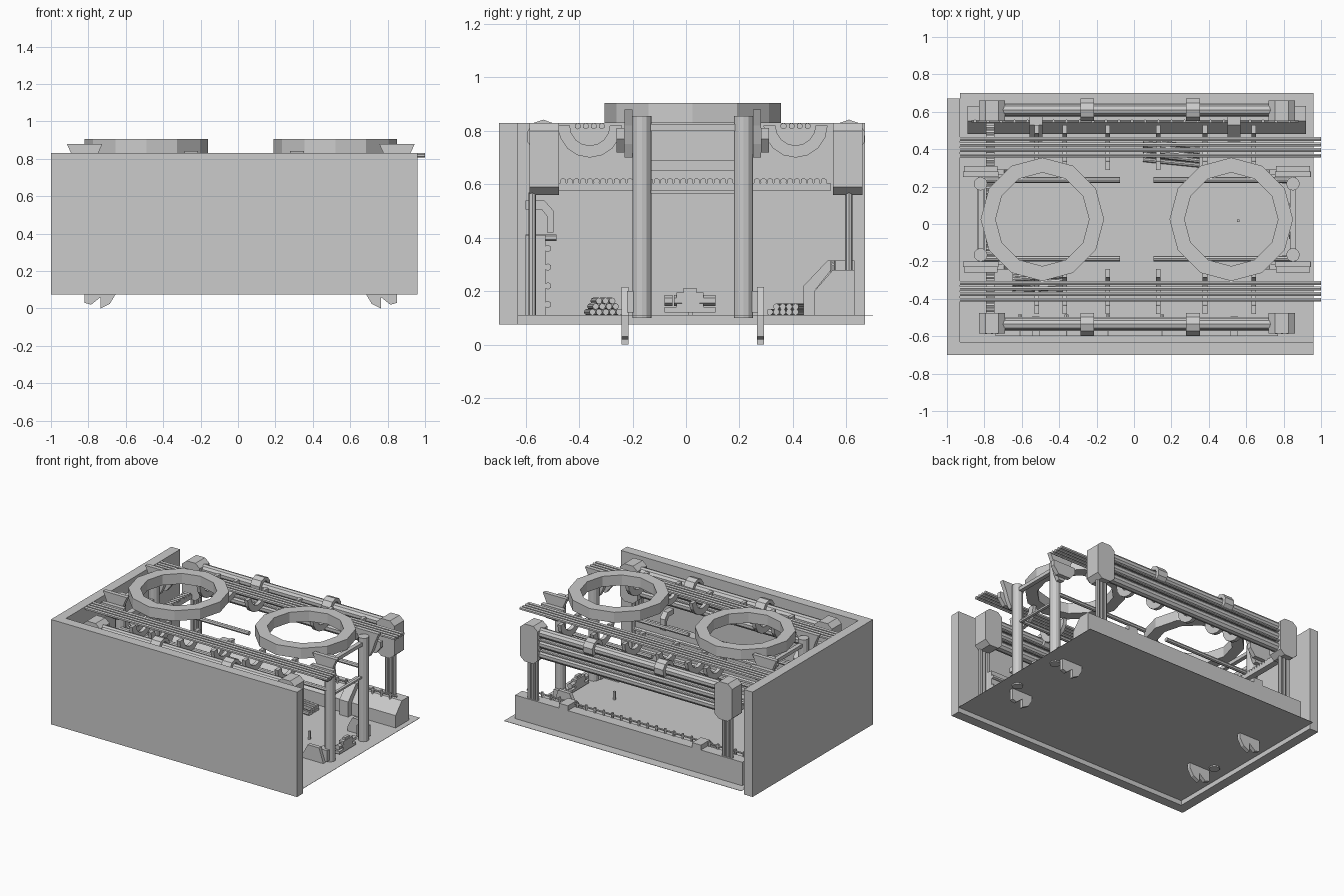
import bpy, bmesh, math
from mathutils import Matrix, Vector

CX, CY = 0.015, 0.025          # symmetry centre of the machinery

def make(name, bm):
    bmesh.ops.recalc_face_normals(bm, faces=bm.faces)
    me = bpy.data.meshes.new(name)
    bm.to_mesh(me)
    bm.free()
    ob = bpy.data.objects.new(name, me)
    bpy.context.collection.objects.link(ob)
    return ob

def box(name, x0, x1, y0, y1, z0, z1):
    bm = bmesh.new()
    bmesh.ops.create_cube(bm, size=1)
    for v in bm.verts:
        v.co = ((x0 + x1) / 2 + v.co.x * (x1 - x0), (y0 + y1) / 2 + v.co.y * (y1 - y0),
                (z0 + z1) / 2 + v.co.z * (z1 - z0))
    return make(name, bm)

def prism(name, pts, axis, a, b):
    """Extrude a closed profile: (y,z) along x, or (x,z) along y."""
    bm = bmesh.new()
    place = (lambda p, t: (t, p[0], p[1])) if axis == 'x' else (lambda p, t: (p[0], t, p[1]))
    A = [bm.verts.new(place(p, a)) for p in pts]
    B = [bm.verts.new(place(p, b)) for p in pts]
    n = len(pts)
    bm.faces.new(A)
    bm.faces.new(B[::-1])
    for i in range(n):
        bm.faces.new((A[i], A[(i + 1) % n], B[(i + 1) % n], B[i]))
    return make(name, bm)

def rods(name, segs, r, sides=8):
    """One object made of straight cylinders between point pairs."""
    bm = bmesh.new()
    for p, q in segs:
        p, q = Vector(p), Vector(q)
        m = Matrix.Translation((p + q) / 2) @ (q - p).to_track_quat('Z', 'Y').to_matrix().to_4x4()
        bmesh.ops.create_cone(bm, cap_ends=True, segments=sides, radius1=r, radius2=r,
                              depth=(q - p).length, matrix=m)
    return make(name, bm)

def arc(cy, cz, r, a0, a1, n):
    return [(cy + r * math.cos(math.radians(a0 + (a1 - a0) * i / n)),
             cz + r * math.sin(math.radians(a0 + (a1 - a0) * i / n))) for i in range(n + 1)]

# room shell: two walls and a thin floor sheet
box("front_wall", -1, 0.96, -0.70, -0.63, 0.075, 0.83)
box("left_wall", -1, -0.93, -0.70, 0.67, 0.075, 0.83)
box("floor", -0.93, 0.96, -0.69, 0.70, 0.109, 0.111)

for s in (-1, 1):
    X = lambda x: CX + s * x
    side = "right" if s > 0 else "left"

    # large twelve-sided ring
    bm = bmesh.new()
    loops = []
    for r, z in ((0.33, 0.83), (0.33, 0.905), (0.25, 0.905), (0.25, 0.83)):
        loops.append([bm.verts.new((X(0.505) + r * math.cos(i * math.pi / 6),
                                    CY + r * math.sin(i * math.pi / 6), z)) for i in range(12)])
    for k in range(4):
        for i in range(12):
            a, b = loops[k], loops[(k + 1) % 4]
            bm.faces.new((a[i], a[(i + 1) % 12], b[(i + 1) % 12], b[i]))
    make(side + "_ring", bm)

    for t in (-1, 1):
        tag = side + ("_back" if t > 0 else "_front")
        Y = lambda y: CY + t * y
        # column with tapered bracket and clawed foot
        rods(tag + "_column", [((X(0.835), Y(0.19), 0.10), (X(0.835), Y(0.19), 0.855))], 0.036, 12)
        half = [(0.095, 0.88), (0.068, 0.82), (0.045, 0.75), (0.02, 0.70)]
        prism(tag + "_bracket", [(X(0.835 + w), z) for w, z in half]
              + [(X(0.835 - w), z) for w, z in half[::-1]], 'y', Y(0.225), Y(0.255))
        prism(tag + "_bracket_pad", [(X(0.835 + w), z) for w, z in ((0.09, 0.81), (0.09, 0.77), (0.05, 0.72),
              (-0.05, 0.72), (-0.09, 0.77), (-0.09, 0.81))], 'y', Y(0.255), Y(0.285))
        foot = [(0.835, 0.11), (0.835, 0.03), (0.80, 0.02), (0.75, 0.06), (0.75, 0.0),
                (0.70, 0.025), (0.67, 0.075), (0.67, 0.14), (0.71, 0.215), (0.80, 0.215)]
        prism(tag + "_foot", [(X(x), z) for x, z in foot], 'y', Y(0.24), Y(0.267))
        box(tag + "_foot_link", *sorted((X(0.78), X(0.85))), *sorted((Y(0.19), Y(0.245))), 0.12, 0.20)
        # chamfered bearing block with thin legs below it
        yc = 0.605 if t > 0 else -0.53
        c = 0.775
        blk = [(c - .07, .59), (c - .035, .56), (c + .035, .56), (c + .07, .59),
               (c + .07, .80), (c + .035, .83), (c - .035, .83), (c - .07, .80)]
        prism(tag + "_bearing_block", [(X(x), z) for x, z in blk], 'y', yc - 0.055, yc + 0.055)
        ly = 0.61 if t > 0 else -0.575
        rods(tag + "_block_legs", [((X(c + d), ly, 0.11), (X(c + d), ly, 0.57))
                                   for d in (-0.03, 0, 0.03)], 0.014)
        # short shafts under the rings
        rods(tag + "_shaft", [((X(0.835), Y(0.21), 0.62), (X(0.09), Y(0.21), 0.62))], 0.015)

    # end frame between the columns
    box(side + "_top_tie", *sorted((X(0.82), X(0.85))), -0.15, 0.20, 0.80, 0.825)
    box(side + "_low_tie", *sorted((X(0.825), X(0.845))), -0.15, 0.20, 0.565, 0.578)

box("left_cross_beam", -0.84, -0.80, -0.15, 0.20, 0.65, 0.69)
box("left_tie_clip", -0.84, -0.80, -0.04, 0.075, 0.578, 0.598)

# roller banks, clasps, overhead rails and hangers on both sides
for t in (-1, 1):
    tag = "back" if t > 0 else "front"
    yc = 0.61 if t > 0 else -0.535
    rods(tag + "_rollers", [((-0.72, yc, z), (0.75, yc, z)) for z in (0.775, 0.70, 0.625)], 0.034, 10)
    rods(tag + "_roller_rods", [((-0.72, yc + d, z), (0.75, yc + d, z))
                                for d in (-0.03, 0.03) for z in (0.735, 0.66)], 0.009, 6)
    for i, x in enumerate((-0.25, 0.315)):
        prism(f"{tag}_clasp_{i}", arc(yc, 0.78, 0.062, -60, 240, 8) + arc(yc, 0.78, 0.036, 240, -60, 8),
              'x', x - 0.037, x + 0.037)
    yr = CY + t * 0.385
    rods(tag + "_overhead_rails", [((-0.96, yr + d, 0.818), (1.0, yr + d, 0.818))
                                   for d in (-0.045, -0.015, 0.015, 0.045)], 0.012, 6)
    for i, x in enumerate((-0.52, -0.37, -0.14, 0.13, 0.38, 0.64)):
        prism(f"{tag}_hanger_{i}", arc(yr, 0.82, 0.12, 180, 360, 8) + arc(yr, 0.82, 0.075, 360, 180, 8),
              'x', x - 0.013, x + 0.013)

# back floor housing with bands and a row of pegs
prism("back_housing", [(0.48, 0.11), (0.63, 0.11), (0.63, 0.28), (0.55, 0.28), (0.48, 0.20)], 'x', -0.89, 0.92)
band = [(0.44, 0.11), (0.44, 0.22), (0.53, 0.315), (0.63, 0.315), (0.63, 0.275),
        (0.54, 0.275), (0.48, 0.20), (0.48, 0.11)]
for i, x in enumerate((-0.525, 0.535)):
    prism(f"back_housing_band_{i}", band, 'x', x - 0.035, x + 0.035)
rods("back_pegs", [((-0.85 + 0.07 * i, 0.55, 0.27), (-0.85 + 0.07 * i, 0.55, 0.315)) for i in range(25)], 0.009, 6)
rods("back_peg_rail", [((-0.87, 0.55, 0.30), (0.88, 0.55, 0.30))], 0.007, 6)

# front radiator with fins, pegs and elbow pipes
box("front_radiator", -0.74, 0.77, -0.60, -0.525, 0.11, 0.41)
rods("radiator_tubes", [((-0.74, -0.517, z), (0.77, -0.517, z)) for z in (0.15, 0.22, 0.29, 0.36)], 0.014, 6)
rods("radiator_pegs", [((x, -0.60, 0.40), (x, -0.485, 0.40)) for x in (-0.61, -0.36, -0.14, 0.15)], 0.012, 6)
elbow = [(-0.60, 0.54), (-0.53, 0.54), (-0.495, 0.50), (-0.495, 0.42), (-0.52, 0.42),
         (-0.52, 0.48), (-0.54, 0.505), (-0.60, 0.505)]
for i, x in enumerate((-0.525, 0.535)):
    prism(f"radiator_elbow_{i}", elbow, 'x', x - 0.02, x + 0.02)

# toothed beam along the left wall
box("toothed_beam", -0.79, -0.745, -0.58, 0.54, 0.575, 0.605)
rods("beam_teeth", [((-0.79, -0.46 + 0.025 * i, 0.612), (-0.745, -0.46 + 0.025 * i, 0.612))
                    for i in range(40)], 0.012, 6)

# small machine on the floor at the right end
box("machine_base", 0.83, 0.865, -0.08, 0.11, 0.12, 0.14)
box("machine_body", 0.83, 0.865, -0.035, 0.065, 0.14, 0.195)
box("machine_cap", 0.84, 0.86, -0.01, 0.04, 0.195, 0.212)
rods("machine_bolts", [((0.848, y, 0.165), (0.848, y + 0.03, 0.165))
                       for y in (-0.08, -0.045, 0.05, 0.08)], 0.02, 6)
box("floor_stub", 0.55, 0.565, 0.01, 0.025, 0.11, 0.17)

# stacked pipe bundles
rods("back_pipe_bundle", [((0.05, 0.37 - 0.024 * (i - 2.5) + 0.01 + k * 0.006, 0.122 + 0.02 * k),
                           (0.35, 0.34 - 0.024 * (i - 2.5) + 0.01, 0.122 + 0.02 * k))
                          for k in range(2) for i in range(5 - k)], 0.012, 8)
rods("front_pipe_bundle", [((-0.65, -0.37 + 0.025 * i + 0.012 * k, 0.122 + 0.021 * k),
                            (-0.36, -0.35 + 0.025 * i + 0.012 * k, 0.122 + 0.021 * k))
                           for k in range(3) for i in range(5 - k)], 0.012, 8)
